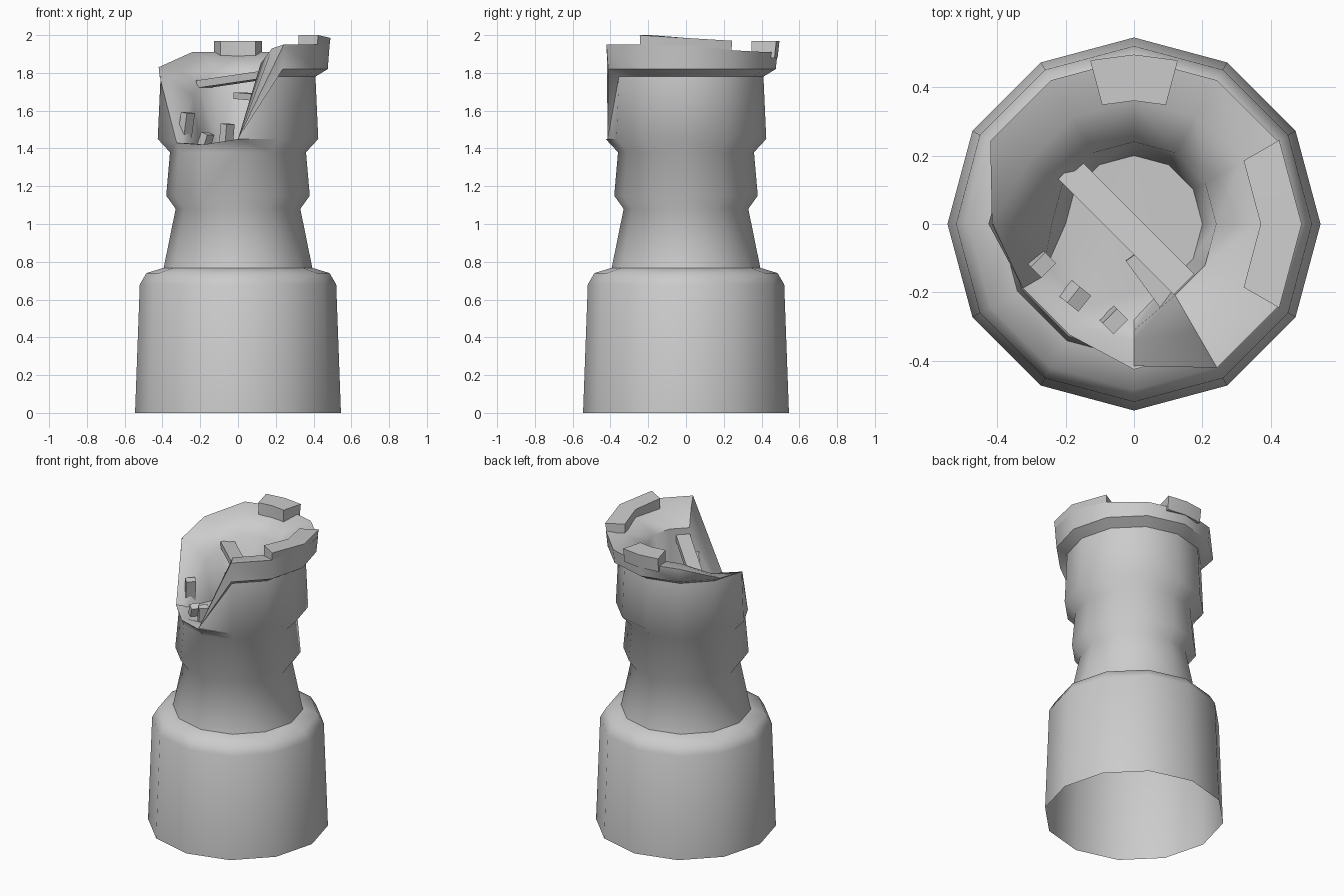
import bpy, bmesh, math
from mathutils import Vector, Matrix

cube = bpy.data.objects.get("Cube")
if cube:
    bpy.data.objects.remove(cube)

stone = bpy.data.materials.new("grey_stone")
stone.use_nodes = True
GREY = (0.6, 0.6, 0.6, 1)
stone.diffuse_color = GREY
stone.node_tree.nodes["Principled BSDF"].inputs["Base Color"].default_value = GREY


def polar(deg, r, z):
    a = math.radians(deg)
    return Vector((r * math.cos(a), r * math.sin(a), z))


def finish(name, bm, angle=50, recalc=False):
    if recalc:
        bmesh.ops.recalc_face_normals(bm, faces=bm.faces)
    mesh = bpy.data.meshes.new(name)
    bm.to_mesh(mesh)
    bm.free()
    mesh.materials.append(stone)
    ob = bpy.data.objects.new(name, mesh)
    bpy.context.collection.objects.link(ob)
    bpy.ops.object.select_all(action="DESELECT")
    ob.select_set(True)
    bpy.context.view_layer.objects.active = ob
    bpy.ops.object.shade_smooth_by_angle(angle=math.radians(angle))
    return ob


def loft(name, columns, cap, angle=50):
    """Skin a closed ring of columns, each a list of points going up."""
    bm = bmesh.new()
    cols = [[bm.verts.new(p) for p in col] for col in columns]
    for a, b in zip(cols, cols[1:] + cols[:1]):
        for i in range(len(a) - 1):
            bm.faces.new((a[i], b[i], b[i + 1], a[i + 1]))
    if cap:
        bm.faces.new([c[-1] for c in cols])
    bmesh.ops.remove_doubles(bm, verts=bm.verts, dist=0.002)
    bmesh.ops.triangulate(bm, faces=[f for f in bm.faces if len(f.verts) == 4])
    return finish(name, bm, angle)


def box(name, start, end, width, height):
    """Straight block running between two points."""
    start, end = Vector(start), Vector(end)
    d = end - start
    bm = bmesh.new()
    bmesh.ops.create_cube(bm, size=1)
    rot = d.to_track_quat("X", "Z").to_matrix().to_4x4()
    size = Matrix.Diagonal((d.length, width, height, 1))
    bm.transform(Matrix.Translation((start + end) / 2) @ rot @ size)
    return finish(name, bm, 30)


def merlon(name, angles, r_in, r_out, z0, z_start, z_end):
    """Curved block standing on the rim, with a sloping top."""
    bm = bmesh.new()
    rows = []
    for i, a in enumerate(angles):
        top = z_start + (z_end - z_start) * i / (len(angles) - 1)
        rows.append([bm.verts.new(polar(a, r, z)) for r, z in
                     ((r_in, z0), (r_out - 0.01, z0), (r_out, top), (r_in, top))])
    for a, b in zip(rows, rows[1:]):
        for i in range(4):
            j = (i + 1) % 4
            bm.faces.new((a[i], a[j], b[j], b[i]))
    bm.faces.new(rows[0])
    bm.faces.new(rows[-1])
    return finish(name, bm, 40, True)


STEP = 30
# Wide open-bottomed base
base = [(0.545, 0), (0.52, 0.68), (0.485, 0.74), (0.37, 0.775)]
loft("base", [[polar(a, r, z) for r, z in base] for a in range(0, 360, STEP)], True)

# Shaft: rim height of each column, the front left side being broken away
shaft = [(0.395, 0.76), (0.33, 1.08), (0.38, 1.15), (0.36, 1.38)]
upper = [(0.425, 1.45), (0.41, 1.78), (0.475, 1.82)]
rim = [1.95, 1.92, 1.91, 1.91, 1.91, 1.83, 1.78, 1.43, 1.42, 1.45, 1.95, 1.95]
FLOOR = 1.42
columns = []
for i, top in enumerate(rim):
    broken = top < 1.5
    flared = top > 1.8
    edge = 0.485 if flared else 0.375 if top < 1.44 else 0.415
    profile = shaft + [(r, z) if z <= top else (edge, top) for r, z in upper]
    profile.append((edge, top))
    if broken:
        inner = [(0.34, top), (0.31, top - 0.01), (0.28, FLOOR - 0.01)]
    else:
        inner = [(0.36, top - 0.02), (0.24, top - 0.1), (0.2, FLOOR)]
    columns.append([polar(i * STEP, r, z) for r, z in profile + inner])
loft("broken_tower", columns, True)

# Remaining battlements
merlon("side_merlon", [-30, 0, 30], 0.37, 0.49, 1.91, 2.0, 1.97)
merlon("back_merlon", [75, 90, 105], 0.36, 0.495, 1.88, 1.97, 1.97)

# Fallen beams across the hollow
box("long_beam", (-0.19, 0.16, 1.74), (0.15, -0.18, 1.79), 0.085, 0.04)
box("short_beam", (0.0, -0.09, 1.68), (0.11, -0.24, 1.67), 0.06, 0.035)

# Loose stones along the broken edge
box("loose_stone_left", (-0.285, -0.1, 1.44), (-0.265, -0.12, 1.59), 0.06, 0.045)
box("loose_stone_middle", (-0.185, -0.2, 1.4), (-0.16, -0.22, 1.48), 0.06, 0.045)
box("loose_stone_right", (-0.065, -0.275, 1.4), (-0.055, -0.285, 1.53), 0.06, 0.045)
